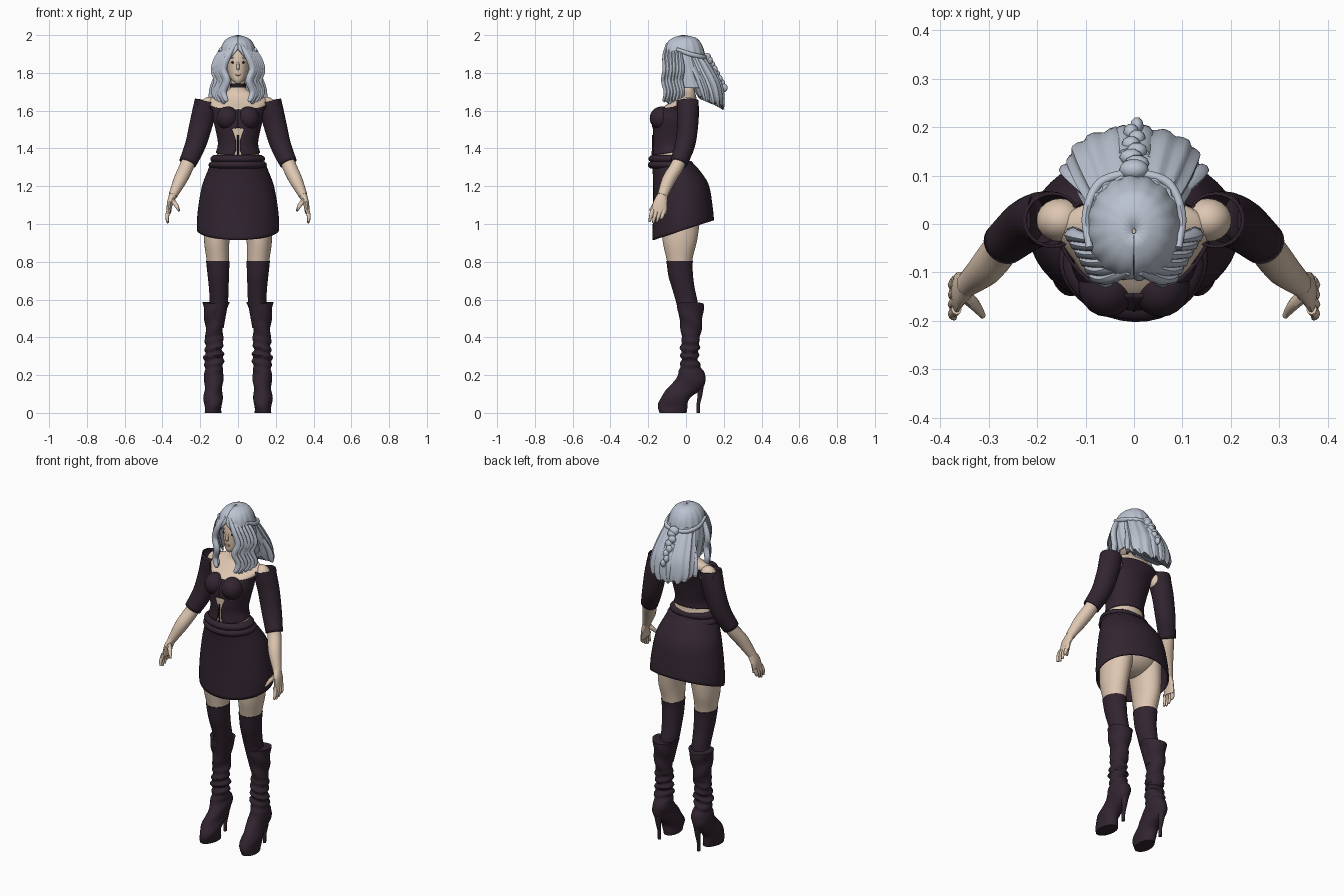
import bpy, bmesh, math, random
from mathutils import Vector
random.seed(4)
TAU = 2 * math.pi


def material(name, rgb):
    m = bpy.data.materials.new(name)
    m.diffuse_color = (*rgb, 1)
    return m


CLOTH = material("dark plum cloth", (0.032, 0.018, 0.030))
SKIN = material("skin", (0.73, 0.57, 0.44))
HAIR = material("silver hair", (0.50, 0.55, 0.64))
BLACK = material("near black", (0.014, 0.010, 0.013))
LIPS = material("lips", (0.48, 0.24, 0.20))


def at(table, t):
    """Smooth interpolation of table rows by their first column."""
    n = len(table)
    t = min(max(t, table[0][0]), table[-1][0])
    i = 0
    while i < n - 2 and t > table[i + 1][0]:
        i += 1

    def slope(j, c):
        a, b = table[max(j - 1, 0)], table[min(j + 1, n - 1)]
        return (b[c] - a[c]) / (b[0] - a[0])
    p, q = table[i], table[i + 1]
    h = q[0] - p[0]
    s = (t - p[0]) / h
    return [(2*s**3 - 3*s*s + 1) * p[c] + (s**3 - 2*s*s + s) * h * slope(i, c)
            + (3*s*s - 2*s**3) * q[c] + (s**3 - s*s) * h * slope(i + 1, c)
            for c in range(1, len(p))]


def grid(name, mat, rows, closed, caps, mirror=False, thick=0):
    bm = bmesh.new()
    vs = [[bm.verts.new(p) for p in r] for r in rows]
    k = len(rows[0])
    for a, b in zip(vs, vs[1:]):
        for i in range(k if closed else k - 1):
            j = (i + 1) % k
            bm.faces.new((a[i], a[j], b[j], b[i]))
    if caps:
        bm.faces.new(vs[0])
        bm.faces.new(vs[-1])
    bmesh.ops.recalc_face_normals(bm, faces=bm.faces)
    me = bpy.data.meshes.new(name)
    bm.to_mesh(me)
    bm.free()
    me.materials.append(mat)
    me.polygons.foreach_set("use_smooth", [True] * len(me.polygons))
    me.set_sharp_from_angle(angle=0.8)
    ob = bpy.data.objects.new(name, me)
    bpy.context.collection.objects.link(ob)
    if thick:
        m = ob.modifiers.new("thickness", 'SOLIDIFY')
        m.thickness, m.offset = thick, 0
    if mirror:
        m = ob.modifiers.new("mirror", 'MIRROR')
        m.use_mirror_merge = False
    return ob


def loft(name, mat, table, n=36, rows=24, top=None, bottom=None, gap=None,
         off=0, mirror=False, thick=0):
    """Stack of rings: (z, centre x, half width, front y, back y); angle 0 is the front."""
    table = sorted(table)
    top = top or (lambda u: table[-1][0])
    bottom = bottom or (lambda u: table[0][0])
    out = []
    for r in range(rows + 1):
        ring = []
        for i in range(n + 1 if gap else n):
            u = TAU * i / n
            z = bottom(u) + (top(u) - bottom(u)) * r / rows
            if gap:
                g = gap(z)
                u = g + (TAU - 2 * g) * i / n
            cx, rx, yf, yb = at(table, z)
            o = off(u, z) if callable(off) else off
            ring.append((cx + (rx + o) * math.sin(u),
                         (yf + yb) / 2 - ((yb - yf) / 2 + o) * math.cos(u), z))
        out.append(ring)
    return grid(name, mat, out, not gap, not thick, mirror, thick)


def tube(name, mat, pts, n=10, steps=6, ref=(1, 0, 0), mirror=True, thick=0):
    """Tube along points (x, y, z, radius along ref, other radius)."""
    table = [(i, *p) for i, p in enumerate(pts)]
    count = (len(pts) - 1) * steps
    out = []
    for k in range(count + 1):
        t = k / steps
        x, y, z, ra, rb = at(table, t)
        d = (Vector(at(table, t + .05)[:3]) - Vector(at(table, t - .05)[:3])).normalized()
        a = Vector(ref)
        a = (a - d * a.dot(d)).normalized()
        b = d.cross(a)
        out.append([Vector((x, y, z)) + a * ra * math.cos(TAU * i / n)
                    + b * rb * math.sin(TAU * i / n) for i in range(n)])
    return grid(name, mat, out, True, not thick, mirror, thick)


def ball(name, mat, c, r, mirror=False, n=20):
    tab = [[(c[0] + r[0] * math.sin(math.pi * k / n) * math.cos(TAU * i / n),
             c[1] + r[1] * math.sin(math.pi * k / n) * math.sin(TAU * i / n),
             c[2] + r[2] * math.cos(math.pi * k / n)) for i in range(n)] for k in range(1, n)]
    return grid(name, mat, tab, True, True, mirror)


# Torso, neck and bodice share one profile
TORSO = [(1.28, 0, .14, -.165, .03), (1.36, 0, .115, -.168, .012), (1.42, 0, .098, -.166, .01),
         (1.48, 0, .106, -.168, .02), (1.55, 0, .122, -.168, .035), (1.60, 0, .128, -.145, .05),
         (1.64, 0, .155, -.09, .058), (1.67, 0, .14, -.055, .055), (1.69, 0, .09, -.04, .05),
         (1.71, 0, .05, -.036, .045), (1.74, 0, .038, -.034, .04), (1.80, 0, .036, -.036, .036)]
loft("torso_and_neck", SKIN, TORSO, rows=50)


def front_opening(z):
    if z > 1.505:
        return 0.0
    return .1 + .2 * max(0, (z - 1.44) / .065) + .1 * max(0, (1.39 - z) / .03)


loft("bodice", CLOTH, TORSO, n=48, rows=40, gap=front_opening, off=.006, thick=.006,
     top=lambda u: 1.605 + .052 * (1 - math.cos(u)) / 2,
     bottom=lambda u: 1.365 + .03 * (1 - math.cos(u)) / 2)
ball("bust_cup", CLOTH, (.055, -.128, 1.56), (.06, .064, .062), True)
tube("bodice_lacing", CLOTH, [(0, -.176, 1.47, .004, .004), (0, -.178, 1.36, .004, .004)], mirror=False)
loft("choker", BLACK, [(1.722, 0, .044, -.043, .048), (1.745, 0, .042, -.041, .047)], rows=2)

# Belts and skirt
for name, z, rx, yf, yb in (("upper_belt", 1.345, .143, -.194, .022), ("lower_belt", 1.313, .152, -.198, .04)):
    loft(name, CLOTH, [(z - .02, 0, rx - .015, yf + .014, yb - .012), (z - .008, 0, rx, yf, yb),
                       (z + .008, 0, rx, yf, yb), (z + .02, 0, rx - .016, yf + .015, yb - .012)],
         rows=8, off=lambda u, z: .003 * math.sin(3 * u + 1))
SKIRT = [(.90, 0, .208, -.175, .142), (1.0, 0, .214, -.172, .145), (1.1, 0, .205, -.17, .136),
         (1.21, 0, .184, -.17, .115), (1.28, 0, .157, -.173, .07), (1.33, 0, .138, -.178, .025)]
loft("skirt", CLOTH, SKIRT, n=48, thick=.008,
     bottom=lambda u: .915 + .105 * (1 - math.cos(u)) / 2)
ball("hips", SKIN, (0, -.02, 1.1), (.17, .115, .11))

# Legs, stockings, boots
LEG = [(.45, .12, .04, -.02, .06), (.58, .102, .044, -.047, .058), (.66, .102, .048, -.07, .042),
       (.72, .104, .052, -.088, .034), (.80, .107, .058, -.10, .032), (.92, .112, .068, -.125, .06),
       (1.12, .09, .085, -.13, .085)]
loft("leg", SKIN, LEG, mirror=True)
loft("stocking", CLOTH, LEG, mirror=True, off=.004, top=lambda u: .805)


def creases(u, z):
    k = max(0, 1 - abs(z - .31) / .12)
    return .007 * k * math.sin(z * 150 + 1.5 * math.sin(u)) + .003 * math.sin(z * 60 + 2 * u)


BOOT = [(0, .132, .044, -.14, .002), (.05, .132, .048, -.147, .008), (.085, .132, .049, -.132, .03),
        (.12, .13, .048, -.105, .075), (.16, .129, .049, -.07, .102), (.2, .128, .05, -.045, .104),
        (.24, .128, .05, -.03, .078), (.30, .128, .05, -.028, .066), (.36, .127, .048, -.026, .07),
        (.42, .126, .046, -.025, .078), (.5, .124, .053, -.035, .088), (.58, .116, .070, -.048, .094)]
loft("boot", CLOTH, BOOT, n=28, rows=70, mirror=True, off=creases,
     top=lambda u: .575 + .012 * abs(math.sin(u)))
tube("boot_heel", CLOTH, [(.129, .075, .17, .028, .024), (.129, .074, .10, .016, .014),
                          (.129, .066, .05, .01, .010), (.129, .064, 0, .009, .010)])

# Arms and sleeves
ball("shoulder", SKIN, (.152, .008, 1.615), (.05, .045, .058), True)
tube("sleeve", CLOTH, [(.168, .008, 1.652, .058, .055), (.178, .01, 1.60, .060, .055),
                       (.195, .01, 1.53, .058, .052), (.225, -.005, 1.42, .052, .05),
                       (.267, -.04, 1.322, .044, .042)], n=24, thick=.006)
tube("sleeve_point", CLOTH, [(.205, .01, 1.60, .02, .045), (.213, .01, 1.63, .009, .046),
                             (.218, .008, 1.66, .003, .035)], n=16)
tube("forearm", SKIN, [(.25, -.025, 1.37, .036, .036), (.270, -.045, 1.31, .038, .036),
                       (.305, -.09, 1.235, .036, .036), (.345, -.125, 1.15, .023, .027)], n=16)
tube("palm", SKIN, [(.343, -.123, 1.155, .022, .026), (.36, -.136, 1.11, .016, .038),
                    (.367, -.144, 1.06, .012, .042)], n=14)
for i in range(4):
    y = -.176 + .02 * i
    tip = 1.005 + (.006, 0, .006, .022)[i]
    tube("finger", SKIN, [(.367, y, 1.075, .011, .012), (.375, y - .01, 1.04, .010, .010),
                          (.372, y - .018, tip, .006, .006)], n=8, steps=4)
tube("thumb", SKIN, [(.352, -.145, 1.13, .014, .016), (.328, -.168, 1.10, .012, .012),
                     (.312, -.19, 1.07, .006, .007)], n=8, steps=4)

# Head and face
loft("head", SKIN, [(1.745, 0, .012, -.09, -.06), (1.76, 0, .032, -.098, -.01), (1.79, 0, .049, -.1, .03),
                    (1.83, 0, .057, -.101, .05), (1.88, 0, .061, -.1, .06), (1.93, 0, .058, -.085, .06),
                    (1.97, 0, .03, -.05, .03)], rows=30)
tube("nose", SKIN, [(0, -.096, 1.862, .005, .005), (0, -.105, 1.832, .008, .009),
                    (0, -.1, 1.818, .008, .006)], mirror=False)
ball("lips", LIPS, (0, -.098, 1.79), (.016, .005, .006))
ball("eye", BLACK, (.025, -.092, 1.856), (.012, .004, .006), True)
ball("eyebrow", HAIR, (.026, -.093, 1.878), (.015, .003, .003), True)

# Hair cap with a face opening
loft("hair_cap", HAIR, [(1.72, 0, .10, -.07, .13), (1.8, 0, .1, -.1, .115), (1.86, 0, .097, -.112, .1),
                        (1.92, 0, .089, -.112, .09), (1.96, 0, .073, -.095, .072),
                        (1.985, 0, .045, -.062, .045), (1.996, 0, .004, -.02, -.01)],
     n=64, rows=40, thick=.008, off=lambda u, z: .0025 * math.sin(16 * u) * min(1, (2 - z) / .1),
     gap=lambda z: max(.01, min(.72, (1.925 - z) * 9)))
# Long back hair with a slanted, ragged lower edge
loft("back_hair", HAIR, [(1.60, 0, .105, .10, .198), (1.66, 0, .134, .07, .2), (1.74, 0, .130, .035, .188),
                         (1.82, 0, .112, .0, .148), (1.90, 0, .088, -.02, .093)], n=64, rows=20,
     off=lambda u, z: .004 * math.sin(15 * u),
     bottom=lambda u: 1.615 + .06 * (1 + math.cos(u)) / 2 + .012 * math.sin(11 * u))
for i in range(6):
    x = .02 + .022 * i
    y = .195 - .016 * i
    tube("back_lock", HAIR, [(x * .7, y - .05, 1.82, .018, .012), (x, y - .012, 1.72, .02, .014),
                             (x * 1.08, y, 1.655, .014, .01), (x * 1.1, y + .004, 1.605 + .01 * i, .002, .002)], n=8)
# Front locks falling from the parting, wavy towards the ends
for i in range(6):
    x, y, e = .064 + .010 * i, -.108 + .017 * i, 1.62 + .016 * abs(i - 2)
    w = random.uniform(-.012, .012)
    tube("front_lock", HAIR, [(.012 + .008 * i, -.098 + .012 * i, 1.955, .008, .008),
                              (x - .012, y - .006, 1.89, .016, .011), (x + .012, y, 1.82, .018, .016),
                              (x + w, y - .008, 1.76, .018, .016), (x + .012, y + .004, 1.70, .017, .014),
                              (x - .008 - w, y - .006, 1.655, .012, .01), (x - .003, y, e, .002, .002)], n=8)
# Braided band and hanging tail
tube("braid_band", HAIR, [(.092, -.05, 1.925, .01, .008), (.099, .02, 1.90, .012, .009),
                          (.07, .085, 1.885, .012, .01), (0, .108, 1.88, .012, .01)], ref=(0, 0, 1))
ball("hair_knot", HAIR, (0, .112, 1.88), (.03, .022, .026))
for i in range(7):
    ball("braid_tail", HAIR, (.006 * (-1) ** i, .125 + .013 * i, 1.865 - .024 * i),
         (.026 - .002 * i, .018, .022), n=10)
